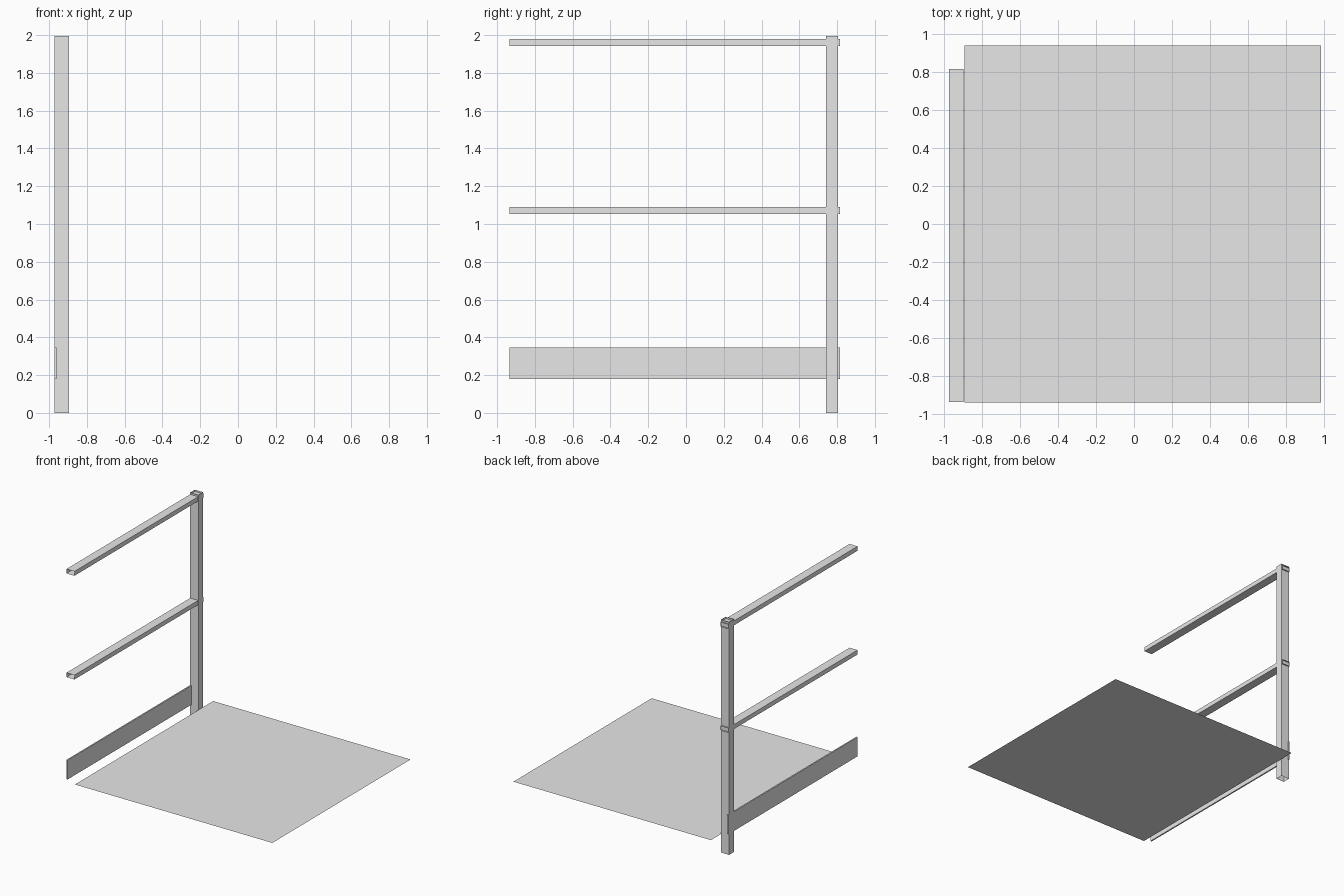
import bpy
import bmesh

cube = bpy.data.objects.get("Cube")
if cube:
    bpy.data.objects.remove(cube, do_unlink=True)

metal = bpy.data.materials.new("plain_grey")
metal.use_nodes = True
GREY = (0.8, 0.8, 0.8, 1)
metal.diffuse_color = GREY
metal.node_tree.nodes["Principled BSDF"].inputs["Base Color"].default_value = GREY


def finish(name, bm):
    mesh = bpy.data.meshes.new(name)
    bm.to_mesh(mesh)
    bm.free()
    mesh.materials.append(metal)
    obj = bpy.data.objects.new(name, mesh)
    bpy.context.collection.objects.link(obj)


def box(name, xs, ys, zs, open_ends=None):
    """Box between the given limits; open_ends is the axis left open."""
    bm = bmesh.new()
    bmesh.ops.create_cube(bm, size=1)
    if open_ends is not None:
        ends = [f for f in bm.faces if abs(f.normal[open_ends]) > 0.9]
        bmesh.ops.delete(bm, geom=ends, context="FACES_ONLY")
    for v in bm.verts:
        for axis, (low, high) in enumerate((xs, ys, zs)):
            v.co[axis] = low if v.co[axis] < 0 else high
    finish(name, bm)


# Upright tube
SIDE = (-0.972, -0.894)
box("post", SIDE, (0.74, 0.805), (0, 1.995), open_ends=2)

# Two hollow rails running from the post to the front
LENGTH = (-0.935, 0.815)
for name, bottom in (("mid_rail", 1.053), ("top_rail", 1.942)):
    box(name, (-0.972, -0.896), LENGTH, (bottom, bottom + 0.038), open_ends=1)

# Thin board along the foot of the railing
box("toe_board", (-0.972, -0.96), LENGTH, (0.18, 0.345))

# Single-sheet floor
bm = bmesh.new()
bmesh.ops.create_grid(bm, x_segments=1, y_segments=1, size=0.936)
for v in bm.verts:
    v.co.x += 0.045
    v.co.z = 0.155
finish("floor", bm)
